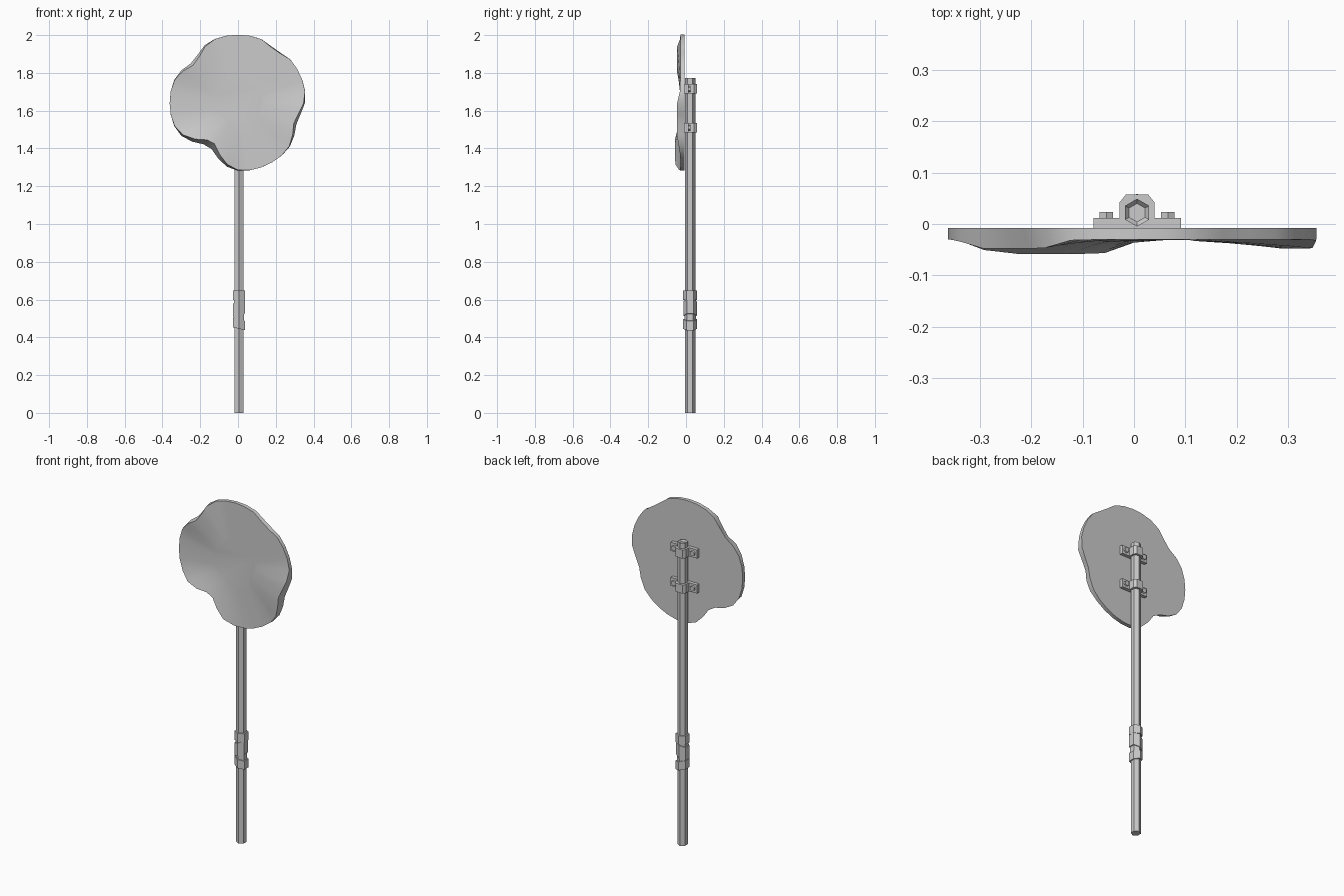
import bpy, bmesh
from math import sin, cos, pi, radians, exp
from mathutils import Vector, Matrix

if "Cube" in bpy.data.objects:
    bpy.data.objects.remove(bpy.data.objects["Cube"], do_unlink=True)

grey = bpy.data.materials.new("worn_grey_metal")
grey.use_nodes = True
colour = (0.6, 0.6, 0.6, 1)
grey.diffuse_color = colour
grey.node_tree.nodes["Principled BSDF"].inputs["Base Color"].default_value = colour

POLE_X, POLE_Y = 0.006, 0.022


def finish(bm, name, smooth=False):
    bmesh.ops.recalc_face_normals(bm, faces=bm.faces)
    mesh = bpy.data.meshes.new(name)
    bm.to_mesh(mesh)
    bm.free()
    mesh.materials.append(grey)
    obj = bpy.data.objects.new(name, mesh)
    bpy.context.collection.objects.link(obj)
    if smooth:
        bpy.ops.object.select_all(action='DESELECT')
        obj.select_set(True)
        bpy.context.view_layer.objects.active = obj
        bpy.ops.object.shade_smooth_by_angle(angle=radians(30))
    return obj


def prism(bm, points, direction):
    """Extrude a flat polygon into a solid."""
    face = bm.faces.new([bm.verts.new(p) for p in points])
    new = bmesh.ops.extrude_face_region(bm, geom=[face])["geom"]
    moved = [v for v in new if isinstance(v, bmesh.types.BMVert)]
    bmesh.ops.translate(bm, verts=moved, vec=direction)


def hexagon(radius, z):
    return [Vector((POLE_X + radius * sin(i * pi / 3),
                    POLE_Y + radius * cos(i * pi / 3), z)) for i in range(6)]


# Battered round sign: each dent is angle, notch depth, width, forward bend
DENTS = [(236, 0.085, 20, 0.028), (342, 0.034, 15, 0.018),
         (137, 0.037, 14, 0.018), (55, 0.018, 9, 0)]
SEGMENTS, RADIUS, CENTRE_Z = 36, 0.362, 1.64


def rim(angle):
    notch = bend = 0
    for at, depth, width, forward in DENTS:
        offset = (angle - at + 180) % 360 - 180
        strength = exp(-(offset / width) ** 2)
        notch += depth * strength
        bend = max(bend, forward * min(1, 4 * strength))
    return notch, bend


bm = bmesh.new()
angles = [i * 360 / SEGMENTS for i in range(SEGMENTS)]


def ring(scale, front):
    verts = []
    for a in angles:
        notch, bend = rim(a)
        r = RADIUS - notch
        y = -0.008
        if front:
            r -= 0.3 * notch + 0.25 * bend
            y = -0.03 - bend * scale ** 2
        r *= scale
        verts.append(bm.verts.new((r * cos(radians(a)), y,
                                   CENTRE_Z + r * sin(radians(a)))))
    return verts


rings = [ring(1, False)] + [ring(s, True) for s in (1, 0.85, 0.65, 0.4)]
for outer, inner in zip(rings, rings[1:]):
    for i in range(SEGMENTS):
        j = (i + 1) % SEGMENTS
        bm.faces.new((outer[i], outer[j], inner[j], inner[i]))
bm.faces.new(rings[0])
bm.faces.new(rings[-1])
finish(bm, "sign_plate", smooth=True)

# Six-sided post with a shallow recessed cap
bm = bmesh.new()
prism(bm, hexagon(0.027, 0), (0, 0, 1.772))
bm.normal_update()
top = max(bm.faces, key=lambda f: f.calc_center_median().z)
bmesh.ops.inset_region(bm, faces=[top], thickness=0.009)
bmesh.ops.translate(bm, verts=top.verts, vec=(0, 0, -0.01))
finish(bm, "post")

# Crooked wraps around the post: bottom, height, tilt, radius
for name, low, height, tilt, radius in [
        ("upper_wrap", 0.597, 0.05, 0, 0.037),
        ("middle_wrap", 0.515, 0.075, 0.35, 0.036),
        ("lower_wrap", 0.445, 0.05, -0.25, 0.037),
        ("inner_wrap", 0.47, 0.15, 0, 0.031)]:
    bm = bmesh.new()
    prism(bm, hexagon(radius, low), (0, 0, height))
    for v in bm.verts:
        v.co.z += tilt * (v.co.x - POLE_X)
    finish(bm, name)

# Clamps with flanges and bolts holding the sign to the post
HALF = [(0.085, -0.008), (0.085, 0.012), (0.034, 0.012),
        (0.034, 0.042), (0.022, 0.057)]
outline = HALF + [(-x, y) for x, y in reversed(HALF)]
for name, z in (("upper", 1.715), ("lower", 1.51)):
    bm = bmesh.new()
    prism(bm, [(POLE_X + x, y, z - 0.025) for x, y in outline], (0, 0, 0.05))
    finish(bm, name + "_clamp")
    for side, sign in (("left", 1), ("right", -1)):
        bm = bmesh.new()
        place = Matrix.Translation((POLE_X + sign * 0.06, 0.016, z))
        bmesh.ops.create_cone(bm, cap_ends=True, segments=6, radius1=0.015,
                              radius2=0.015, depth=0.014,
                              matrix=place @ Matrix.Rotation(pi / 2, 4, 'X'))
        finish(bm, f"{name}_{side}_bolt")
